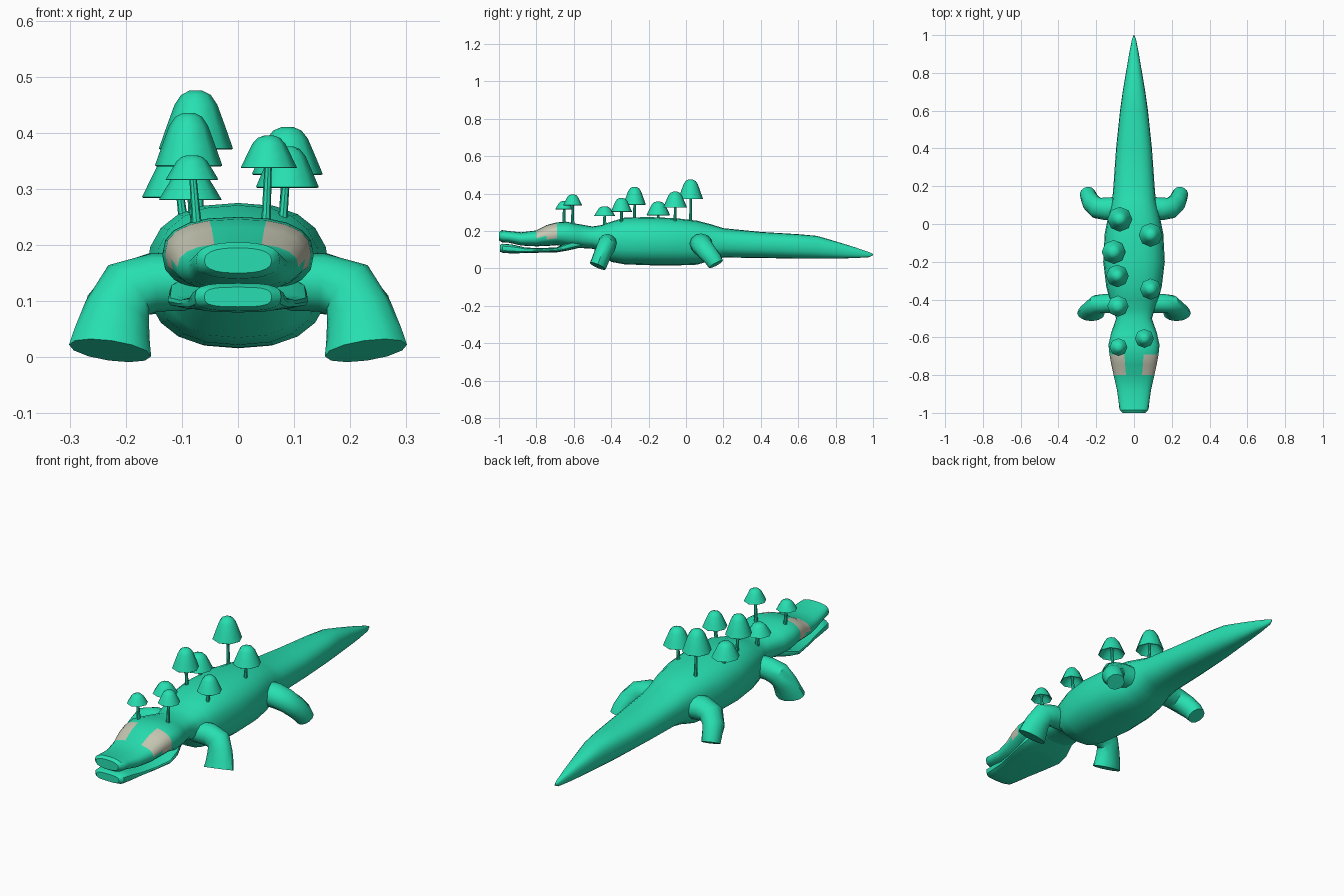
import bpy, bmesh, math
from mathutils import Vector

if "Cube" in bpy.data.objects:
    bpy.data.objects.remove(bpy.data.objects["Cube"], do_unlink=True)


def make_material(name, colour):
    mat = bpy.data.materials.new(name)
    mat.use_nodes = True
    mat.diffuse_color = colour
    mat.node_tree.nodes["Principled BSDF"].inputs["Base Color"].default_value = colour
    return mat


GREEN = make_material("jade green", (.02, .74, .44, 1))
BEIGE = make_material("pale eye beige", (.58, .58, .46, 1))


def loft(name, rings, sharp=40, mirror=False, paint=None):
    """Skin a row of equal rings and close both ends."""
    bm = bmesh.new()
    rows = [[bm.verts.new(p) for p in ring] for ring in rings]
    count = len(rows[0])
    for a, b in zip(rows, rows[1:]):
        for i in range(count):
            j = (i + 1) % count
            bm.faces.new((a[i], a[j], b[j], b[i]))
    bm.faces.new(rows[0])
    bm.faces.new(rows[-1])
    bmesh.ops.recalc_face_normals(bm, faces=bm.faces)
    mesh = bpy.data.meshes.new(name)
    bm.to_mesh(mesh)
    bm.free()
    obj = bpy.data.objects.new(name, mesh)
    bpy.context.collection.objects.link(obj)
    mesh.materials.append(GREEN)
    if paint:
        mesh.materials.append(BEIGE)
        for face in mesh.polygons:
            face.material_index = int(paint(face.center))
    for face in mesh.polygons:
        face.use_smooth = True
    mesh.set_sharp_from_angle(angle=math.radians(sharp))
    if mirror:
        obj.modifiers.new("mirror", "MIRROR")
    return obj


def ring_angles(count):
    return [math.tau * i / count for i in range(count)]


def slab(y, half_width, low, high, power=2.5, count=20):
    """Rounded cross-section facing along y."""
    def bend(v):
        return math.copysign(abs(v) ** (2 / power), v)
    mid, half = (low + high) / 2, (high - low) / 2
    return [Vector((half_width * bend(math.cos(a)), y, mid + half * bend(math.sin(a))))
            for a in ring_angles(count)]


# Upper head, trunk and tail: y, half width, low z, high z
trunk = [
    (-1, .06, .15, .195), (-.985, .075, .14, .205), (-.95, .08, .138, .2),
    (-.88, .09, .122, .193), (-.8, .108, .118, .203), (-.745, .12, .12, .232),
    (-.69, .13, .124, .246), (-.64, .135, .115, .25), (-.58, .122, .11, .238),
    (-.5, .095, .105, .224), (-.45, .11, .09, .232), (-.4, .13, .035, .25),
    (-.33, .147, .022, .271), (-.2, .163, .017, .275), (-.05, .155, .016, .268),
    (.06, .133, .02, .255), (.13, .115, .042, .237), (.2, .109, .058, .215),
    (.4, .095, .056, .195), (.6, .074, .052, .183), (.7, .06, .052, .174),
    (.8, .043, .053, .145), (.9, .026, .055, .114), (.98, .01, .06, .087),
    (1, .002, .07, .077)]


def is_eye(c):
    return -.8 < c.y < -.69 and abs(c.x) > .05 and c.z > .168


loft("body_and_upper_head", [slab(*row) for row in trunk], paint=is_eye)

# Lower jaw
jaw = [(-.995, .06, .09, .125), (-.98, .077, .083, .132), (-.93, .083, .08, .128),
       (-.86, .09, .082, .112), (-.78, .107, .084, .108), (-.69, .125, .086, .113),
       (-.63, .122, .096, .14), (-.55, .09, .115, .16)]
loft("lower_jaw", [slab(*row, power=3.2) for row in jaw])


def limb(name, path):
    """Sweep ellipses along a path of x, y, z, depth radius, width radius."""
    points = [Vector(p[:3]) for p in path]
    rings = []
    for i, p in enumerate(points):
        t = (points[min(i + 1, len(points) - 1)] - points[max(i - 1, 0)]).normalized()
        u = (Vector((0, 1, 0)) - t * t.y).normalized()
        v = t.cross(u)
        depth, width = path[i][3:]
        rings.append([p + u * depth * math.cos(a) + v * width * math.sin(a)
                      for a in ring_angles(12)])
    loft(name, rings, mirror=True)


# Legs, mirrored across the middle
limb("front_legs", [
    (.06, -.42, .135, .05, .05), (.15, -.42, .133, .05, .052),
    (.195, -.425, .12, .05, .057), (.215, -.445, .08, .047, .06),
    (.224, -.46, .04, .046, .068), (.228, -.472, .012, .046, .074)])
limb("hind_legs", [
    (.06, .085, .13, .06, .055), (.15, .08, .132, .06, .055),
    (.195, .085, .12, .057, .052), (.228, .115, .085, .052, .047),
    (.24, .145, .05, .047, .044), (.246, .16, .022, .042, .042)])


def disc(x, y, z, radius, count):
    return [Vector((x + radius * math.cos(a), y + radius * math.sin(a), z))
            for a in ring_angles(count)]


# Mushrooms: x, y, rim z, top z, cap radius
mushrooms = [
    (-.075, .025, .37, .475, .066), (.088, -.058, .325, .41, .063),
    (-.108, -.148, .284, .357, .063), (-.088, -.275, .34, .435, .06),
    (.088, -.345, .302, .376, .056), (-.085, -.435, .28, .332, .056),
    (-.082, -.652, .316, .36, .047), (.055, -.606, .337, .395, .05)]
# Hollow underside, rim, then bell-shaped crown
cap_profile = [(.1, .5), (.6, .35), (.96, 0), (1, .02), (.8, .38),
               (.58, .76), (.4, .93), (.18, 1)]
for n, (x, y, rim, top, radius) in enumerate(mushrooms, 1):
    height = top - rim
    loft(f"mushroom_cap_{n}",
         [disc(x, y, rim + f * height, r * radius, 8) for r, f in cap_profile], sharp=50)
    loft(f"mushroom_stem_{n}",
         [disc(x * .85, y, .19, .012, 8), disc(x * .92, y, .26, .008, 8),
          disc(x, y, rim + height * .6, .006, 8)])
